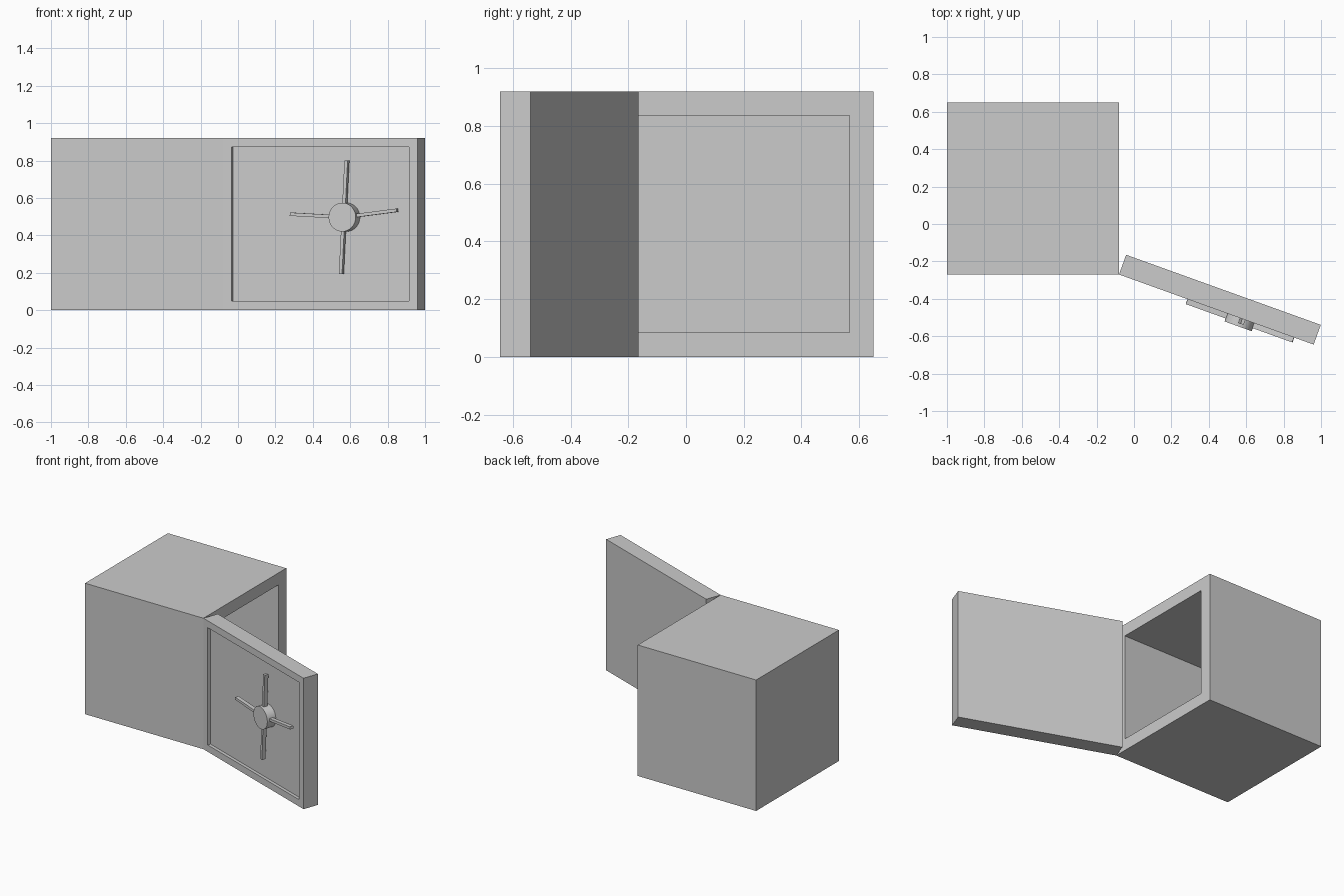
import bpy, bmesh
from math import radians, cos, sin
from mathutils import Matrix, Vector

if "Cube" in bpy.data.objects:
    bpy.data.objects.remove(bpy.data.objects["Cube"])


def finish(name, bm, matrix=Matrix.Identity(4)):
    bmesh.ops.recalc_face_normals(bm, faces=bm.faces)
    mesh = bpy.data.meshes.new(name)
    bm.to_mesh(mesh)
    bm.free()
    ob = bpy.data.objects.new(name, mesh)
    ob.matrix_world = matrix
    bpy.context.collection.objects.link(ob)
    return ob


def box(lo, hi):
    lo, hi = Vector(lo), Vector(hi)
    bm = bmesh.new()
    bmesh.ops.create_cube(bm, size=1)
    bmesh.ops.scale(bm, vec=hi - lo, verts=bm.verts)
    bmesh.ops.translate(bm, vec=(lo + hi) / 2, verts=bm.verts)
    bm.normal_update()
    return bm


def recess(bm, normal, margin, depth):
    """Sink a framed pocket into the side facing the given normal."""
    normal = Vector(normal)
    face = max(bm.faces, key=lambda f: f.normal.dot(normal))
    bmesh.ops.inset_region(bm, faces=[face], thickness=margin, use_even_offset=True)
    floor = bmesh.ops.extrude_discrete_faces(bm, faces=[face])["faces"][0]
    bmesh.ops.translate(bm, vec=-normal * depth, verts=floor.verts)


# Hollow strongbox, open on the right
body = box((-1, -0.27, 0), (-0.08, 0.65, 0.92))
recess(body, (1, 0, 0), 0.084, 0.836)
finish("safe_body", body)

# Door swung open about the front right corner; local x runs along the door
hinge = Matrix.Translation((-0.08, -0.27, 0)) @ Matrix.Rotation(radians(-19.8), 4, 'Z')
door = box((0, 0, 0), (1.106, 0.112, 0.92))
recess(door, (0, -1, 0), 0.048, 0.022)
finish("door", door, hinge)

# Wheel hub
centre = hinge @ Matrix.Translation((0.693, 0, 0.497))
hub = bmesh.new()
bmesh.ops.create_cone(hub, cap_ends=True, segments=32, radius1=0.077, radius2=0.077,
                      depth=0.067,
                      matrix=Matrix.Translation((0, -0.0115, 0)) @ Matrix.Rotation(radians(90), 4, 'X'))
hub_ob = finish("handle_hub", hub, centre)
bpy.context.view_layer.objects.active = hub_ob
hub_ob.select_set(True)
bpy.ops.object.shade_smooth_by_angle(angle=radians(30))

# Four slightly uneven spokes
for i, angle in enumerate((7, 87, 177, 267)):
    spoke = box((0.03, -0.028, -0.009), (0.304, 0.0, 0.009))
    finish(f"handle_spoke_{i + 1}", spoke, centre @ Matrix.Rotation(radians(-angle), 4, 'Y'))
